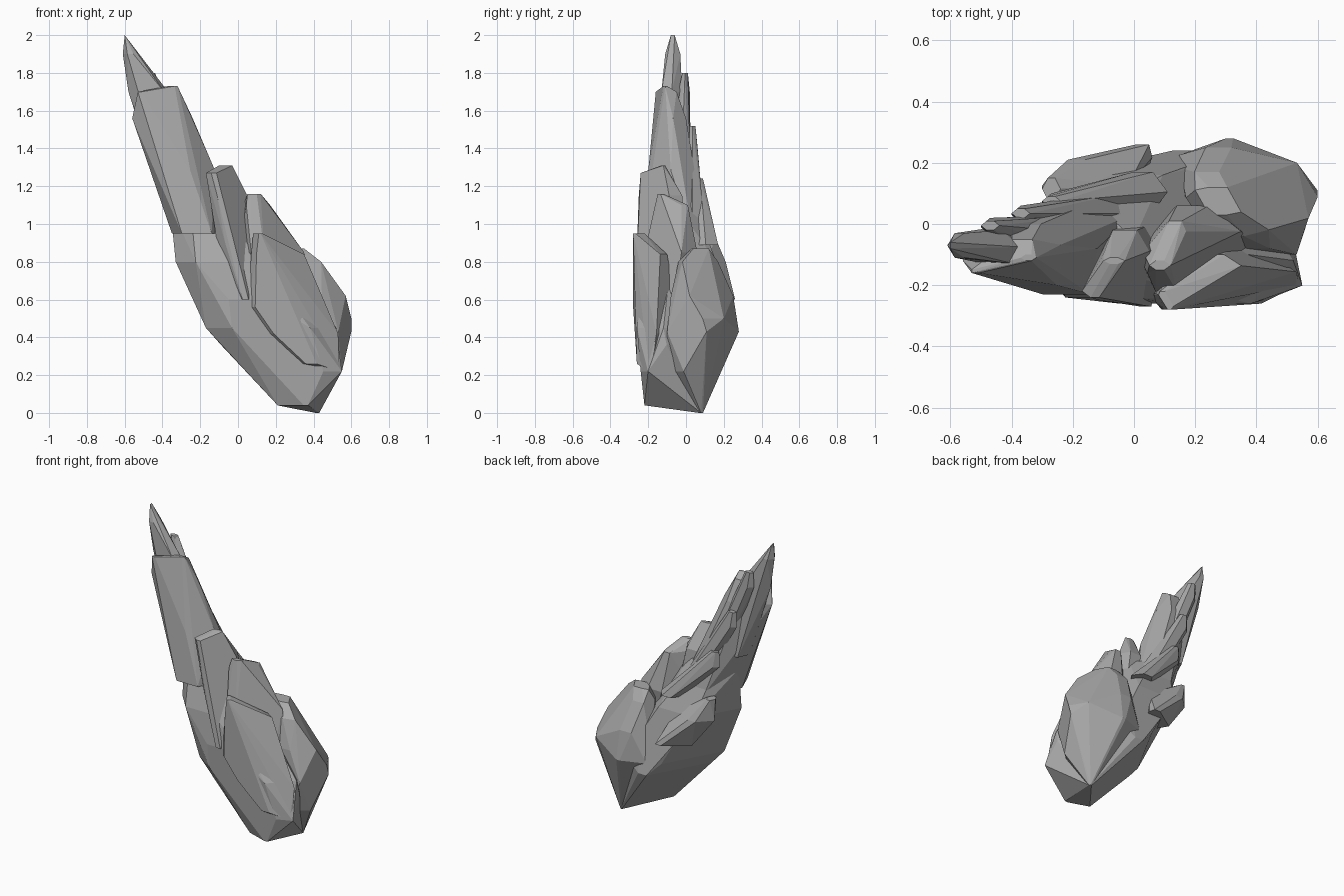
import bpy
import bmesh

cube = bpy.data.objects.get("Cube")
if cube:
    bpy.data.objects.remove(cube, do_unlink=True)

stone = bpy.data.materials.new("grey_stone")
stone.use_nodes = True
GREY = (0.4, 0.4, 0.4, 1)
stone.diffuse_color = GREY
shader = next(n for n in stone.node_tree.nodes if n.type == 'BSDF_PRINCIPLED')
shader.inputs["Base Color"].default_value = GREY
shader.inputs["Roughness"].default_value = 0.9


def section(z, x, y, front=(.3, .7), back=(.3, .7), ends=(.5, .5)):
    """Level hexagon within an x and y span.

    front and back give where those edges start and stop across the width,
    ends gives how far back the left and right corners sit in the depth.
    """
    width, depth = x[1] - x[0], y[1] - y[0]
    outline = [(x[i], y[0] + ends[i] * depth, z) for i in range(2)]
    for level, edge in zip(y, (front, back)):
        outline += [(x[0] + share * width, level, z) for share in edge]
    return outline


def carve_stone(name, sections):
    """Wrap a faceted convex stone around its sections."""
    bm = bmesh.new()
    for outline in sections:
        for corner in outline:
            bm.verts.new(corner)
    bmesh.ops.remove_doubles(bm, verts=bm.verts[:], dist=0.001)
    bmesh.ops.convex_hull(bm, input=bm.verts[:])
    buried = [v for v in bm.verts if not v.link_faces]
    bmesh.ops.delete(bm, geom=buried, context='VERTS')
    bmesh.ops.dissolve_limit(bm, angle_limit=0.1, verts=bm.verts[:], edges=bm.edges[:])
    bmesh.ops.recalc_face_normals(bm, faces=bm.faces[:])
    mesh = bpy.data.meshes.new(name)
    bm.to_mesh(mesh)
    bm.free()
    mesh.materials.append(stone)
    stone_object = bpy.data.objects.new(name, mesh)
    bpy.context.collection.objects.link(stone_object)


# Pointed crystal at the top
carve_stone("tip_crystal", [
    section(z=2, x=(-.6, -.6), y=(-.08, -.06)),
    section(z=1.9, x=(-.61, -.53), y=(-.11, -.03)),
    section(z=1.7, x=(-.58, -.37), y=(-.13, -.02), front=(.3, .9)),
    section(z=1.2, x=(-.42, -.3), y=(-.15, 0)),
])

# Long slanting blade below the tip, ridged towards its left edge
carve_stone("upper_blade", [
    section(z=1.73, x=(-.37, -.32), y=(-.12, -.1)),
    section(z=1.7, x=(-.53, -.31), y=(-.16, -.05), front=(0, .1), back=(.6, .9), ends=(.1, .5)),
    section(z=1.56, x=(-.56, -.24), y=(-.17, 0), front=(.2, .4), back=(.5, .8), ends=(.3, .6)),
    section(z=1.28, x=(-.45, -.12), y=(-.2, .04), front=(.4, .6), back=(.4, .8)),
    section(z=.95, x=(-.35, 0), y=(-.23, .1), front=(.15, .6), back=(.4, .8), ends=(.4, .8)),
])

# Heavy tapering base
carve_stone("lower_body", [
    section(z=1.1, x=(-.36, 0), y=(-.15, .05)),
    section(z=.8, x=(-.33, .2), y=(-.24, .16), front=(.2, .6), back=(.3, .8), ends=(.3, .5)),
    section(z=.6, x=(-.24, .4), y=(-.26, .2), front=(.3, .6), ends=(.25, .4)),
    section(z=.45, x=(-.17, .52), y=(-.26, .21), front=(.2, .8), ends=(.2, .3)),
    section(z=.36, x=(-.09, .53), y=(-.25, .24), front=(.3, .8), back=(.35, .45), ends=(.2, .3)),
    section(z=.22, x=(.06, .55), y=(-.24, .15), front=(.5, .8), back=(.4, .6), ends=(.2, .1)),
    section(z=.04, x=(.21, .44), y=(-.22, .09), front=(.6, .7), back=(.8, .9), ends=(.15, .9)),
    section(z=0, x=(.41, .43), y=(.07, .09)),
])

# Bulging stone at the back left
carve_stone("back_boulder", [
    section(z=.87, x=(.2, .35), y=(.03, .12), ends=(.9, .1)),
    section(z=.8, x=(.17, .44), y=(-.04, .17), back=(.1, .4), ends=(.6, .1)),
    section(z=.62, x=(.15, .57), y=(-.08, .25), back=(.2, .4), ends=(.8, .3)),
    section(z=.5, x=(.15, .6), y=(-.08, .2), back=(.2, .85), ends=(.7, .6)),
    section(z=.43, x=(.14, .6), y=(-.1, .28), front=(.7, .85), back=(.35, .4), ends=(.85, .55)),
    section(z=.22, x=(.2, .55), y=(-.1, .15), back=(.3, .6), ends=(.8, .35)),
    section(z=0, x=(.41, .43), y=(.07, .09)),
])

# Layered slabs on the front, each sloping back to the left side
carve_stone("front_slab", [
    section(z=.95, x=(.08, .13), y=(-.28, -.22), front=(.6, .8), back=(.1, .4), ends=(.8, .2)),
    section(z=.84, x=(.07, .35), y=(-.28, -.1), front=(.1, .2), back=(.6, .8), ends=(.3, .8)),
    section(z=.56, x=(.05, .46), y=(-.28, -.05), front=(.1, .3), ends=(.2, .6)),
    section(z=.42, x=(.15, .53), y=(-.27, -.08), front=(.1, .5), ends=(.2, .6)),
    section(z=.26, x=(.34, .53), y=(-.26, -.14), front=(.1, .4), ends=(.2, .5)),
    section(z=.22, x=(.53, .54), y=(-.2, -.18)),
])
carve_stone("middle_slab", [
    section(z=1.31, x=(-.1, -.03), y=(-.13, -.11)),
    section(z=1.27, x=(-.17, -.03), y=(-.24, -.1), front=(.2, .4), back=(.5, .9), ends=(.15, .8)),
    section(z=1.15, x=(-.15, .05), y=(-.25, -.02), front=(.2, .4), back=(.4, .8), ends=(.2, .7)),
    section(z=.9, x=(-.11, .1), y=(-.25, 0), front=(.2, .5), back=(.4, .8), ends=(.2, .7)),
    section(z=.6, x=(0, .08), y=(-.27, -.1)),
])
carve_stone("side_slab", [
    section(z=1.16, x=(.05, .12), y=(-.15, -.12)),
    section(z=1.1, x=(.03, .17), y=(-.16, .01), front=(.1, .5), back=(.6, .9), ends=(.4, .8)),
    section(z=.85, x=(0, .35), y=(-.22, .06), front=(.2, .4), back=(.4, .7), ends=(.5, .7)),
    section(z=.5, x=(.2, .4), y=(-.15, 0)),
])

# Knob low on the back right
carve_stone("back_knob", [
    section(z=.94, x=(-.3, -.24), y=(.08, .15)),
    section(z=.8, x=(-.3, -.02), y=(.04, .21), back=(.3, .5)),
    section(z=.6, x=(-.15, .06), y=(.05, .26), back=(.75, .95), ends=(.5, .8)),
])

# Thin splinters stepping down along the back
for step, name in enumerate(("high_splinter", "middle_splinter", "low_splinter")):
    tip_x, tip_y, tip_z = -.5 + .1 * step, .04 * step, 1.8 - .28 * step
    root_x, root_y, root_z = -.25 + .1 * step, .07 * step, 1.05 - .08 * step
    carve_stone(name, [
        section(z=tip_z, x=(tip_x, tip_x + .06), y=(tip_y - .02, tip_y + .01)),
        section(z=tip_z - .1, x=(tip_x, tip_x + .1), y=(tip_y - .04, tip_y + .02)),
        section(z=root_z, x=(root_x, root_x + .16), y=(root_y - .1, root_y + .03)),
    ])
